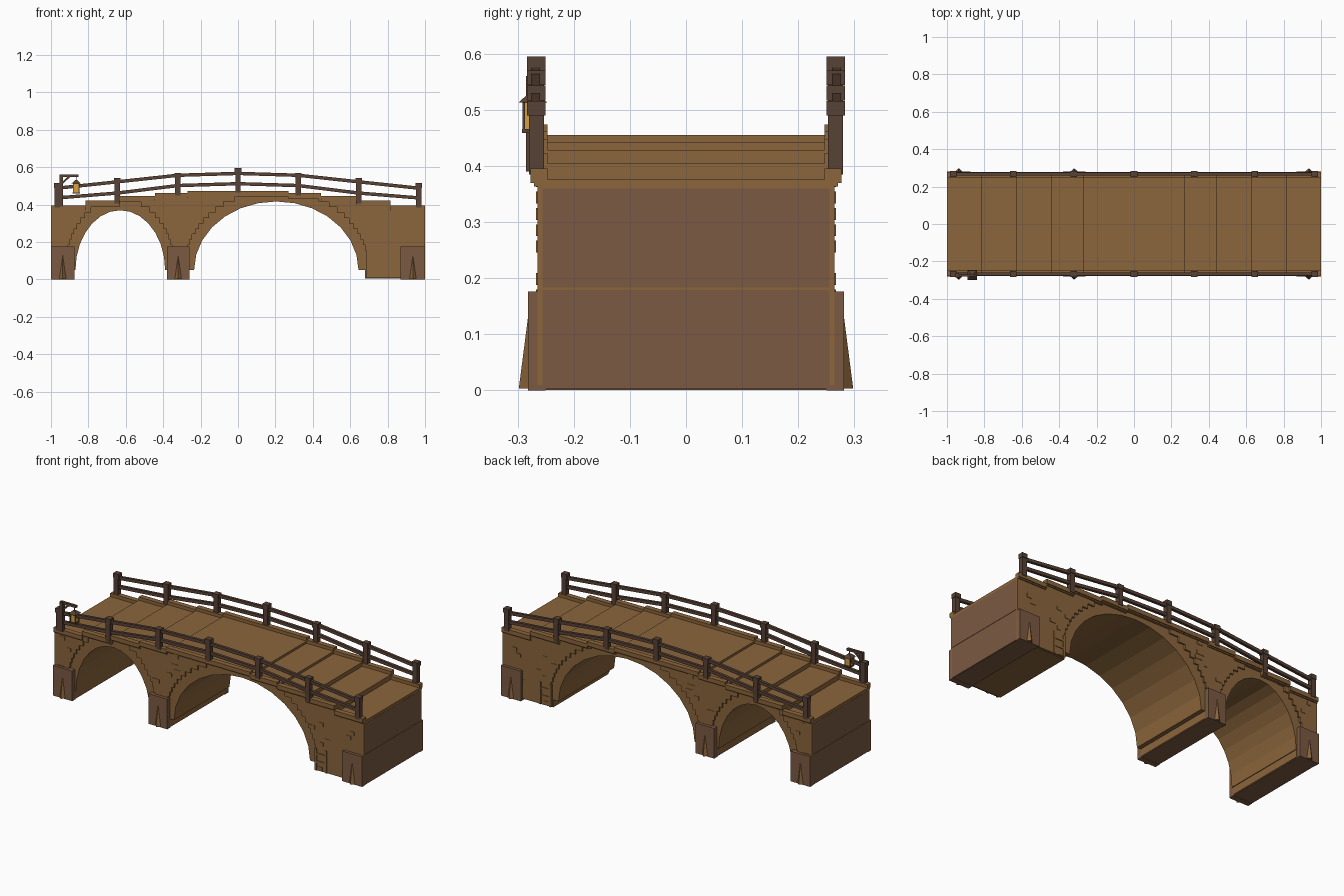
import bpy, bmesh, math, random
from mathutils import Vector, Matrix

if "Cube" in bpy.data.objects:
    bpy.data.objects.remove(bpy.data.objects["Cube"])

random.seed(4)


def mat(name, c):
    m = bpy.data.materials.new(name)
    m.diffuse_color = (*[(v / 255) ** 2.2 for v in c], 1)
    m.use_nodes = True
    m.node_tree.nodes["Principled BSDF"].inputs["Base Color"].default_value = m.diffuse_color
    return m


STONE = mat("sandstone", (138, 101, 62))
BROWN = mat("brown_stone", (122, 90, 68))
WOOD = mat("dark_wood", (88, 68, 56))
GLASS = mat("amber_glass", (215, 160, 65))


def finish(bm, name, material):
    bmesh.ops.recalc_face_normals(bm, faces=bm.faces)
    me = bpy.data.meshes.new(name)
    bm.to_mesh(me)
    bm.free()
    me.materials.append(material)
    ob = bpy.data.objects.new(name, me)
    bpy.context.collection.objects.link(ob)
    return ob


def add_box(bm, x0, x1, y0, y1, z0, z1):
    m = Matrix.Translation(((x0 + x1) / 2, (y0 + y1) / 2, (z0 + z1) / 2))
    bmesh.ops.create_cube(bm, size=1, matrix=m @ Matrix.Diagonal((x1 - x0, y1 - y0, z1 - z0, 1)))


def boxes(name, material, items, both=False):
    """Boxes as one object; both=True repeats them on the -y and +y sides."""
    bm = bmesh.new()
    for x0, x1, y0, y1, z0, z1 in items:
        add_box(bm, x0, x1, y0, y1, z0, z1)
        if both:
            add_box(bm, x0, x1, -y1, -y0, z0, z1)
    return finish(bm, name, material)


def add_beam(bm, a, b, w, h):
    """Square-section beam between two points in an xz plane."""
    a, b = Vector(a), Vector(b)
    d = b - a
    m = Matrix.Translation((a + b) / 2) @ Matrix.Rotation(-math.atan2(d.z, d.x), 4, 'Y')
    bmesh.ops.create_cube(bm, size=1, matrix=m @ Matrix.Diagonal((d.length, w, h, 1)))


# Deck levels: outer x, inner x, walking height
LEVELS = [(1.0, .815, .376), (.815, .63, .404), (.63, .445, .428), (.445, .27, .442), (.27, 0, .455)]
SPANS = [(-a, -b, z) for a, b, z in LEVELS[:-1]] + [(-.27, .27, .455)] + \
        [(b, a, z) for a, b, z in LEVELS[:-1][::-1]]
# Arches: centre x, half width, rise, springing foot left/right
SPRING = .05
ARCHES = [(-.63, .24, .32, -.874, -.38), (.205, .44, .367, -.26, .68)]

# Bridge core: stepped top and two faceted arch openings
prof = []
for x0, x1, z in SPANS:
    prof += [(x0, z - .012), (x1, z - .012)]
for cx, hw, rise, l, r in ARCHES[::-1]:
    if not prof or prof[-1][1] > .1:
        prof.append((1.0, .006))
    prof += [(r, .006), (r, SPRING)]
    prof += [(cx + hw * math.cos(math.pi * i / 14), SPRING + rise * math.sin(math.pi * i / 14)) for i in range(15)]
    prof += [(l, SPRING), (l, .006)]
prof.append((-1.0, .006))
bm = bmesh.new()
face = bm.faces.new([bm.verts.new((x * .999, -.256, z)) for x, z in prof])
ext = bmesh.ops.extrude_face_region(bm, geom=[face])
bmesh.ops.translate(bm, vec=(0, .512, 0), verts=[v for v in ext['geom'] if isinstance(v, bmesh.types.BMVert)])
bmesh.ops.triangulate(bm, faces=[f for f in bm.faces if len(f.verts) > 4])
finish(bm, "bridge_core", STONE)


# Spandrel facing: courses stepping back from the arch rings
def blocked(z):
    out = []
    for cx, hw, rise, l, r in ARCHES:
        t = (z - SPRING) / (rise + .045)
        if t < 1:
            w = (hw + .05) * math.sqrt(1 - max(t, 0) ** 2)
            out.append((cx - w, cx + w))
    return out


def free_runs(z, lo, hi):
    runs, x = [], lo
    for a, b in blocked(z):
        if a > x:
            runs.append((x, min(a, hi)))
        x = max(x, b)
    if x < hi:
        runs.append((x, hi))
    return [r for r in runs if r[1] - r[0] > .004]


H = .029
courses, bricks = [], []
for i in range(16):
    z0 = .01 + i * H
    for a, b, top in SPANS:
        z1 = min(z0 + H, top - .011)
        if z1 - z0 < .003:
            continue
        for r0, r1 in free_runs(z0, a, b):
            courses.append((r0, r1, .25, .265, z0, z1))
            if r1 - r0 > .08 and z1 - z0 > .02 and random.random() < .4:
                x = random.uniform(r0, r1 - .06)
                bricks.append((x, x + random.uniform(.02, .05), .26, .2675, z0 + .004, z1 - .004))
boxes("spandrel_courses", STONE, courses, True)
boxes("raised_bricks", STONE, bricks, True)

# Quoin frame beside the large arch
boxes("quoin_frame", STONE, [(.685, .697, .25, .27, .01, .14), (.75, .762, .25, .27, .01, .14),
                             (.69, .756, .25, .269, .055, .067), (.69, .756, .25, .269, .1, .112)], True)

# Deck slabs and side kerbs
boxes("deck_slabs", STONE, [(a, b, -.25, .25, z - .03, z) for a, b, z in SPANS])
boxes("kerb_stones", STONE, [(a, b, .247, .277, z - .006, z + .019) for a, b, z in SPANS], True)
boxes("kerb_lip", STONE, [(a, b, .25, .271, z - .013, z - .005) for a, b, z in SPANS], True)

# Brown facing on both ends, with a joint between the two panels
boxes("end_panels", BROWN, [(s * .995 - .006, s * .995 + .006, -.256, .256, z0, z1)
                            for s in (-1, 1) for z0, z1 in ((.003, .179), (.183, .36))])

# Piers with pointed buttress spikes
PIERS = [(-1.0, -.874), (-.38, -.26), (.87, 1.0)]
boxes("pier_blocks", BROWN, [(a, b, .25, .282, 0, .176) for a, b in PIERS], True)
boxes("pier_footings", BROWN, [(a + .002, b - .002, -.255, .255, .001, SPRING - .002) for a, b in PIERS])
bm = bmesh.new()
for a, b in PIERS:
    c = (a + b) / 2
    for s in (-1, 1):
        v = [bm.verts.new(p) for p in ((c - .02, s * .28, .003), (c + .02, s * .28, .003),
                                       (c, s * .298, .003), (c, s * .281, .135))]
        for t in ((0, 1, 2), (0, 1, 3), (1, 2, 3), (0, 2, 3)):
            bm.faces.new([v[k] for k in t])
finish(bm, "pier_spikes", STONE)

# Railing posts: x, foot, top, upper rail, lower rail
HALF = [(0, .465, .595, .567, .512), (.322, .45, .57, .557, .502),
        (.645, .405, .543, .522, .462), (.966, .385, .516, .488, .436)]
POSTS = [(-p[0], *p[1:]) for p in HALF[:0:-1]] + HALF
posts, caps = [], []
for x, foot, top, u, l in POSTS:
    posts.append((x - .0145, x + .0145, .253, .28, foot, top - .02))
    caps.append((x - .0175, x + .0175, .25, .283, top - .026, top))
boxes("railing_posts", WOOD, posts, True)
boxes("post_caps", WOOD, caps, True)
bm = bmesh.new()
for p, q in zip(POSTS, POSTS[1:]):
    for k in (3, 4):
        for y in (-.268, .268):
            add_beam(bm, (p[0], y, p[k]), (q[0], y, q[k]), .016, .018)
finish(bm, "rails", WOOD)

# Lantern bracket
bm = bmesh.new()
add_box(bm, -.955, -.935, -.285, -.262, .39, .56)
add_beam(bm, (-.955, -.273, .555), (-.852, -.273, .555), .014, .014)
add_beam(bm, (-.94, -.273, .515), (-.9, -.273, .552), .01, .01)
add_box(bm, -.867, -.863, -.275, -.271, .525, .552)
finish(bm, "lantern_bracket", WOOD)

# Lantern: base, corner bars, roof and glass
LX, LY = -.865, -.273
bm = bmesh.new()
add_box(bm, LX - .019, LX + .019, LY - .019, LY + .019, .459, .466)
for sx in (-1, 1):
    for sy in (-1, 1):
        x, y = LX + sx * .016, LY + sy * .016
        add_box(bm, x - .0025, x + .0025, y - .0025, y + .0025, .462, .515)
bmesh.ops.create_cone(bm, cap_ends=True, segments=4, radius1=.036, radius2=.008, depth=.018,
                      matrix=Matrix.Translation((LX, LY, .522)) @ Matrix.Rotation(math.pi / 4, 4, 'Z'))
finish(bm, "lantern_frame", WOOD)
boxes("lantern_glass", GLASS, [(LX - .015, LX + .015, LY - .015, LY + .015, .465, .514)])
